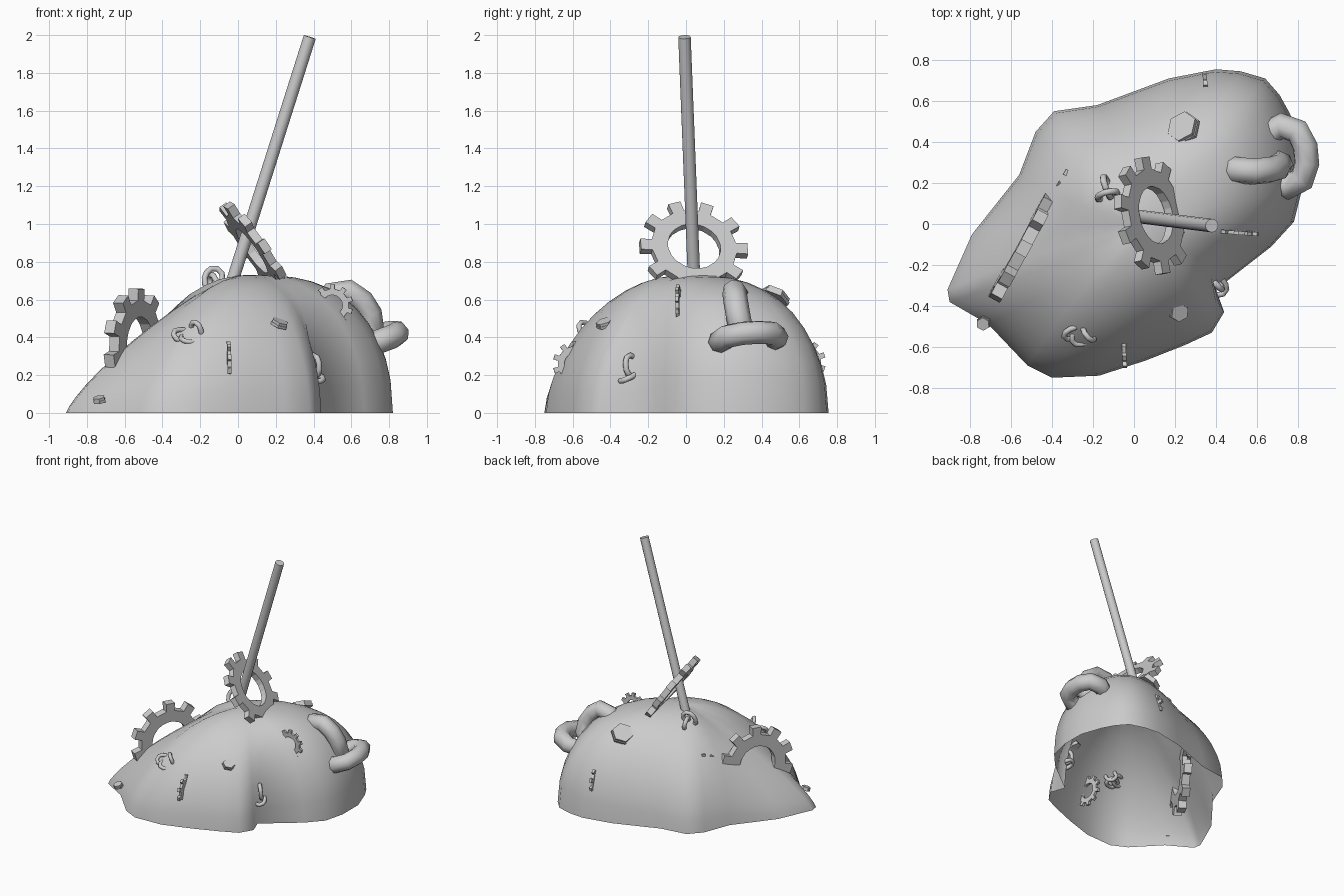
import bpy, bmesh
from math import sin, cos, pi, radians, atan2
from mathutils import Vector, Matrix

if "Cube" in bpy.data.objects:
    bpy.data.objects.remove(bpy.data.objects["Cube"])


def frame(loc, n, up=(0, 0, 1)):
    """Matrix with local Z along n and local Y as close to 'up' as possible."""
    z = Vector(n).normalized()
    u = Vector(up)
    y = (u - z * u.dot(z)).normalized()
    x = y.cross(z)
    m = Matrix((x, y, z)).transposed().to_4x4()
    m.translation = Vector(loc)
    return m


def mesh_object(name, bm, matrix=None):
    bmesh.ops.recalc_face_normals(bm, faces=bm.faces)
    me = bpy.data.meshes.new(name)
    bm.to_mesh(me)
    bm.free()
    ob = bpy.data.objects.new(name, me)
    bpy.context.collection.objects.link(ob)
    if matrix:
        ob.matrix_world = matrix
    return ob


# Mound: open shell made of scaled outline rings
OUTLINE = [(.82, .17), (.82, .37), (.76, .54), (.71, .63), (.64, .71), (.52, .745), (.40, .755),
           (.17, .71), (-.18, .58), (-.39, .55), (-.48, .45), (-.56, .24), (-.79, -.05),
           (-.91, -.32), (-.90, -.38), (-.71, -.49), (-.52, -.69), (-.40, -.75), (-.17, -.74),
           (.06, -.665), (.25, -.59), (.38, -.53), (.44, -.43), (.40, -.32), (.67, -.11), (.78, .01)]
RINGS = [1, .985, .955, .91, .85, .77, .68, .58, .46, .34, .22, .1]


def build_mound():
    bm = bmesh.new()
    n = len(OUTLINE)
    # rounded version of the outline, used towards the top
    soft = [Vector(p) for p in OUTLINE]
    for _ in range(3):
        soft = [(soft[i - 1] + soft[i] * 2 + soft[(i + 1) % n]) / 4 for i in range(n)]
    rings = []
    for s in RINGS:
        ring = []
        for i, (x, y) in enumerate(OUTLINE):
            a = atan2(y, x)
            left = max(0, cos(a - radians(200))) ** 4
            right = max(0, cos(a - radians(25))) ** 2
            p = 2.2 - .7 * left + .8 * right
            q = .56 + .24 * left - .1 * right
            z = .73 * (1 - s ** p) ** q
            v = Vector((x, y)).lerp(soft[i], min(1, (1 - s) * 2))
            ring.append(bm.verts.new((v.x * s + .05 * (1 - s), v.y * s, z)))
        rings.append(ring)
    for a, b in zip(rings, rings[1:]):
        for i in range(n):
            j = (i + 1) % n
            bm.faces.new((a[i], a[j], b[j], b[i]))
    top = bm.verts.new((.05, 0, .73))
    for i in range(n):
        bm.faces.new((rings[-1][i], rings[-1][(i + 1) % n], top))
    for f in bm.faces:
        f.smooth = True
    return mesh_object("scrap_mound", bm)


# Gears: toothed rings, ten teeth
def gear(name, loc, n, r, thick, phase=90, up=(0, 0, 1), teeth=10):
    bm = bmesh.new()
    root, hole = r * .79, r * .49
    step = 2 * pi / teeth
    loops = []
    for z in (-thick / 2, thick / 2):
        outer, inner = [], []
        for t in range(teeth):
            a = radians(phase) + t * step
            for d, rr in ((-.23, root), (-.19, r), (.19, r), (.23, root)):
                b = a + d * step
                outer.append(bm.verts.new((rr * cos(b), rr * sin(b), z)))
                inner.append(bm.verts.new((hole * cos(b), hole * sin(b), z)))
        loops.append((outer, inner))
    (o0, i0), (o1, i1) = loops
    m = len(o0)
    for i in range(m):
        j = (i + 1) % m
        for a, b in ((o0, o1), (o1, i1), (i1, i0), (i0, o0)):
            bm.faces.new((a[i], a[j], b[j], b[i]))
    return mesh_object(name, bm, frame(loc, n, up))


# Prisms: pole and hex nuts
def prism(name, loc, n, r, depth, sides, up=(0, 1, .01)):
    bm = bmesh.new()
    bmesh.ops.create_cone(bm, cap_ends=True, segments=sides, radius1=r, radius2=r, depth=depth)
    return mesh_object(name, bm, frame(loc, n, up))


# Chain links: stadium path with a round section
def link(name, loc, n, up, half_w, half_l, tube):
    cu = bpy.data.curves.new(name, 'CURVE')
    cu.dimensions = '3D'
    cu.bevel_depth = tube
    cu.bevel_resolution = 2
    sp = cu.splines.new('POLY')
    pts = []
    for c, start in ((half_l - half_w, 0), (half_w - half_l, 180)):
        for k in range(5):
            a = radians(start + 45 * k)
            pts.append((half_w * cos(a), c + half_w * sin(a), 0, 1))
    sp.points.add(len(pts) - 1)
    for p, co in zip(sp.points, pts):
        p.co = co
    sp.use_cyclic_u = True
    ob = bpy.data.objects.new(name, cu)
    bpy.context.collection.objects.link(ob)
    ob.matrix_world = frame(loc, n, up)
    return ob


build_mound()

# Leaning pole
p0, p1 = Vector((-.045, .045, .65)), Vector((.38, -.008, 1.99))
pole = prism("leaning_pole", (p0 + p1) / 2, p1 - p0, .033, (p1 - p0).length, 12)
for f in pole.data.polygons:
    f.use_smooth = len(f.vertices) == 4

# Large and small gears
gear("large_gear_top", (.09, .04, .87), (.8, .17, .56), .29, .045, 105)
gear("large_gear_side", (-.545, -.115, .365), (.88, -.48, -.03), .295, .06)
gear("small_gear_front", (-.05, -.585, .26), (1, .05, 0), .12, .02)
gear("small_gear_right", (.50, -.04, .57), (.08, 1, .03), .11, .018)
gear("small_gear_back", (.355, .62, .27), (1, .1, 0), .12, .02)
gear("small_gear_left", (-.33, .25, .40), (.85, -.5, 0), .12, .02)

# Hex nuts: a stack of two slabs
for name, loc, n, r, d in (("front_nut", (.22, -.43, .475), (.35, -.3, .89), .05, .014),
                           ("left_nut", (-.735, -.485, .07), (-.15, -.3, .94), .036, .014),
                           ("back_nut", (.24, .47, .615), (-.45, .4, .8), .085, .02)):
    axis = Vector(n).normalized()
    for k in range(2):
        prism(f"{name}_{k}", Vector(loc) + axis * (k - .5) * d, n, r * (1 - .08 * k), d, 6)

# Chain links: two large, the rest small and interlocked
link("large_link_upright", (.58, .285, .50), (.05, 1, .2), (-.6, 0, 1), .115, .155, .065)
link("large_link_flat", (.735, .33, .39), (-.3, -.1, .95), (-.1, 1, .1), .11, .15, .064)
link("small_link_front_a", (-.29, -.53, .41), (.3, -.7, .6), (1, 0, .2), .037, .055, .014)
link("small_link_front_b", (-.22, -.53, .43), (-.6, -.5, -.3), (.2, -.2, 1), .037, .055, .014)
link("small_link_front_c", (-.25, -.55, .39), (.2, -.4, .9), (1, .3, 0), .037, .055, .014)
link("small_link_top_a", (-.13, .14, .71), (.2, -1, .3), (.4, 0, 1), .045, .06, .016)
link("small_link_top_b", (-.13, .18, .69), (.9, .3, .2), (0, 1, .4), .04, .055, .016)
link("small_link_right_a", (.405, -.29, .25), (.7, .6, .1), (0, 0, 1), .037, .055, .015)
link("small_link_right_b", (.405, -.30, .19), (.1, -.4, .9), (.5, -.8, 0), .037, .055, .015)
